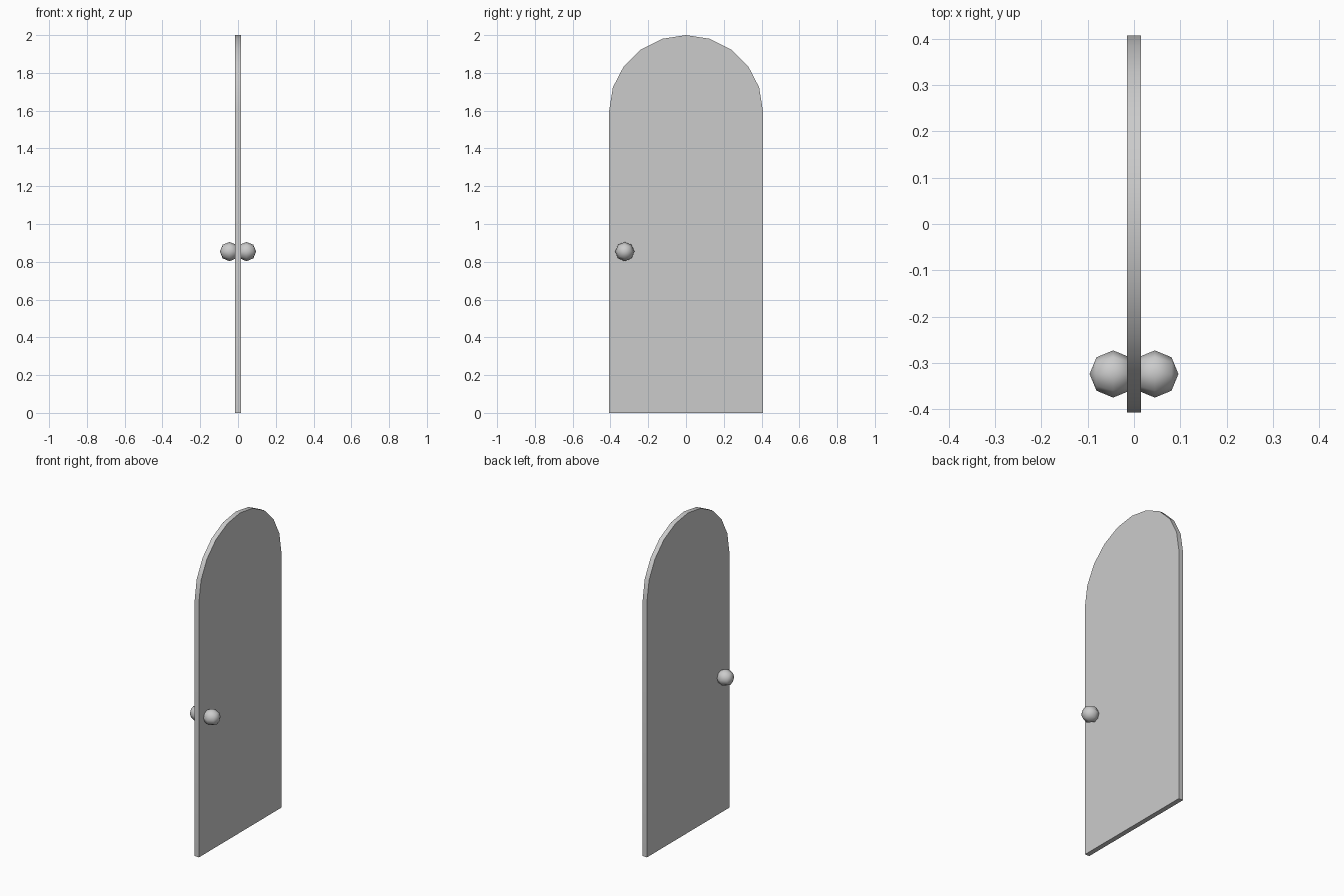
import bpy, bmesh
from math import sin, cos, pi, radians
from mathutils import Matrix

if "Cube" in bpy.data.objects:
    bpy.data.objects.remove(bpy.data.objects["Cube"])

HALF_W, THICK, HEIGHT, SPRING = 0.407, 0.03, 2.0, 1.6


def make_object(name, bm):
    mesh = bpy.data.meshes.new(name)
    bmesh.ops.recalc_face_normals(bm, faces=bm.faces)
    for f in bm.faces:
        f.smooth = True
    bm.to_mesh(mesh)
    bm.free()
    obj = bpy.data.objects.new(name, mesh)
    bpy.context.collection.objects.link(obj)
    return obj


# Round-topped door panel, extruded through its thickness
bm = bmesh.new()
profile = [(-HALF_W, 0), (HALF_W, 0)]
for i in range(11):
    a = pi * i / 10
    profile.append((HALF_W * cos(a), SPRING + (HEIGHT - SPRING) * sin(a)))
face = bm.faces.new([bm.verts.new((-THICK / 2, y, z)) for y, z in profile])
ext = bmesh.ops.extrude_face_region(bm, geom=[face], use_keep_orig=True)
bmesh.ops.translate(bm, vec=(THICK, 0, 0),
                    verts=[g for g in ext["geom"] if isinstance(g, bmesh.types.BMVert)])
panel = make_object("door_panel", bm)
bpy.context.view_layer.objects.active = panel
panel.select_set(True)
bpy.ops.object.shade_smooth_by_angle(angle=radians(30))

# A low-poly round knob on each side
for name, side in (("left_knob", -1), ("right_knob", 1)):
    bm = bmesh.new()
    spin = Matrix.Rotation(side * pi / 2, 4, 'Y')
    bmesh.ops.create_uvsphere(bm, u_segments=8, v_segments=4, radius=0.051, matrix=spin)
    knob = make_object(name, bm)
    knob.location = (side * 0.045, -0.324, 0.854)
